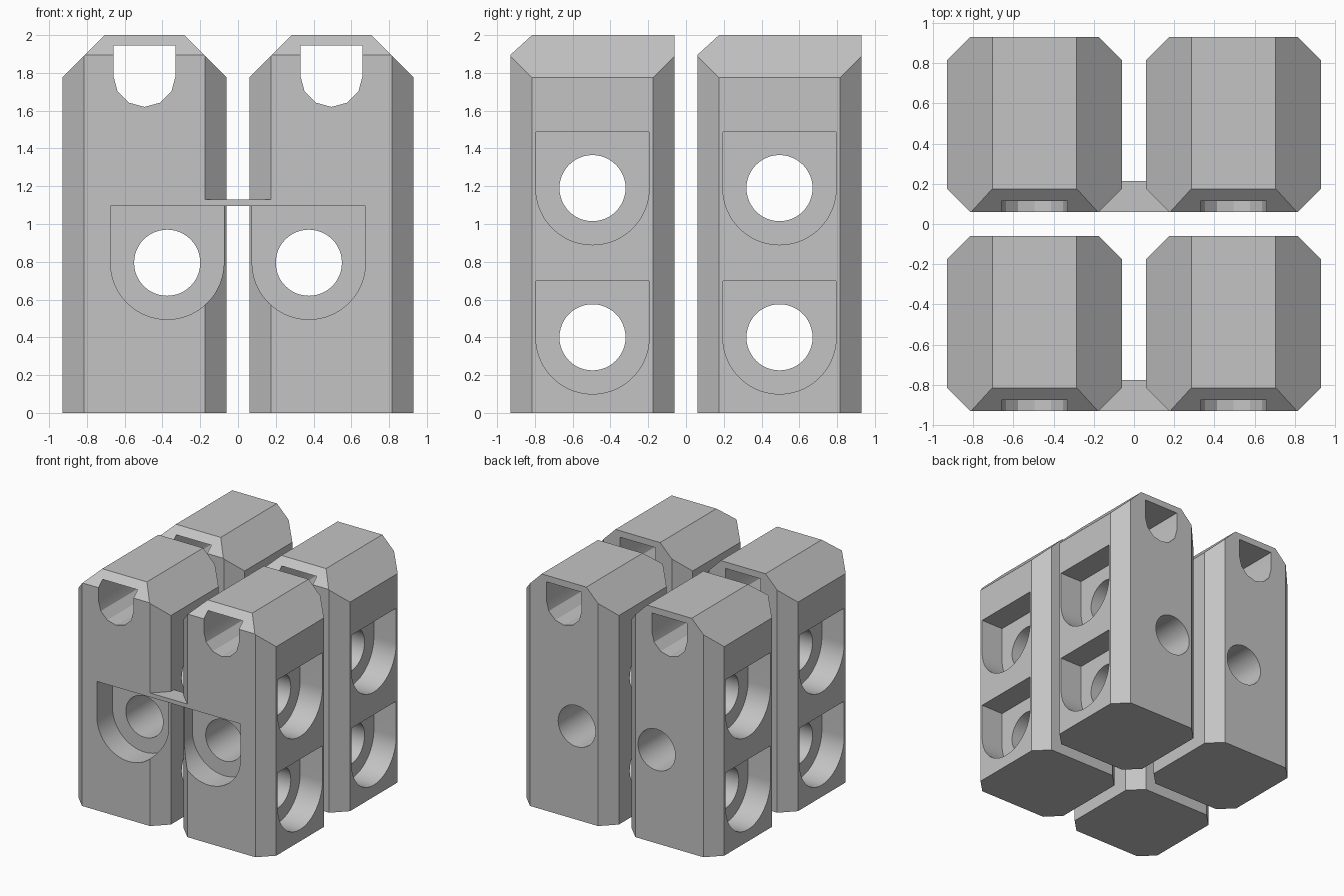
import bpy, bmesh, math
from mathutils import Vector, Matrix

cube = bpy.data.objects.get("Cube")
if cube:
    bpy.data.objects.remove(cube, do_unlink=True)

GREY = (0.55, 0.55, 0.55, 1)
mat = bpy.data.materials.new("light grey")
mat.use_nodes = True
mat.diffuse_color = GREY
mat.node_tree.nodes["Principled BSDF"].inputs["Base Color"].default_value = GREY

C = 0.495          # post centre in x and y
H = 0.435          # half width of a post
CH = 0.115         # corner chamfer
TOP = 2.0
DEPTH = 0.21       # depth of the nut pockets


def add_object(name, bm):
    bmesh.ops.recalc_face_normals(bm, faces=bm.faces)
    mesh = bpy.data.meshes.new(name)
    bm.to_mesh(mesh)
    bm.free()
    ob = bpy.data.objects.new(name, mesh)
    bpy.context.collection.objects.link(ob)
    mesh.materials.append(mat)
    return ob


def prism(name, profile, axis, start, end):
    """Extrude a (across, z) profile along the x or y axis."""
    bm = bmesh.new()
    place = (lambda u, v, w: (w, u, v)) if axis == "x" else (lambda u, v, w: (u, w, v))
    face = bm.faces.new([bm.verts.new(place(u, v, start)) for u, v in profile])
    out = bmesh.ops.extrude_face_region(bm, geom=[face])
    verts = [g for g in out["geom"] if isinstance(g, bmesh.types.BMVert)]
    bmesh.ops.translate(bm, verts=verts, vec=Vector(place(0, 0, end - start)))
    return add_object(name, bm)


def circle(u, z, r, sides=48):
    return [(u + r * math.cos(2 * math.pi * i / sides),
             z + r * math.sin(2 * math.pi * i / sides)) for i in range(sides)]


def u_shape(u, z, r, top, sides=48):
    """Half round below, square above."""
    arc = [(u + r * math.cos(math.pi * (1 + i / sides)),
            z + r * math.sin(math.pi * (1 + i / sides))) for i in range(sides + 1)]
    return arc + [(u + r, top), (u - r, top)]


def cut(target, cutter):
    mod = target.modifiers.new("cut", "BOOLEAN")
    mod.operation = "DIFFERENCE"
    mod.solver = "EXACT"
    mod.object = cutter
    bpy.context.view_layer.objects.active = target
    bpy.ops.object.modifier_apply(modifier=mod.name)
    bpy.data.objects.remove(cutter, do_unlink=True)


# Post body: a block with planes sliced off its corners and top edges
bm = bmesh.new()
bmesh.ops.create_cube(bm, size=1, matrix=Matrix.Translation((C, 0, TOP / 2))
                      @ Matrix.Diagonal((2 * H, 2 * H, TOP, 1)))
planes = [((C + sx * H, sy * (H - CH), 0), (sx, sy, 0)) for sx in (-1, 1) for sy in (-1, 1)]
planes += [((C + sx * H, 0, 1.775), (sx, 0, 1)) for sx in (-1, 1)]
planes.append(((C, -H, TOP - CH + 0.01), (0, -CH + 0.01, CH)))
for point, normal in planes:
    bmesh.ops.bisect_plane(bm, geom=bm.verts[:] + bm.edges[:] + bm.faces[:],
                           plane_co=point, plane_no=Vector(normal).normalized(), clear_outer=True)
    bmesh.ops.holes_fill(bm, edges=[e for e in bm.edges if e.is_boundary], sides=0)
post = add_object("front_left_post", bm)

# Wire slot along the top
cut(post, prism("slot_cutter", u_shape(C, 1.785, 0.165, 1.945, 6), "y", -1, 1))
# Front bolt hole and its pocket
cut(post, prism("hole_cutter", circle(0.375, 0.795, 0.175), "y", -1, 1))
cut(post, prism("pocket_cutter", u_shape(0.375, 0.795, 0.3, 1.095), "y", -1, DEPTH - H))
# Side bolt holes and pockets on the outer face
for z in (0.4, 1.19):
    cut(post, prism("hole_cutter", circle(0, z, 0.175), "x", -0.5, 1.5))
    cut(post, prism("pocket_cutter", u_shape(0, z, 0.3, z + 0.297), "x", C + H - DEPTH, 1.5))

# Repeat the post: mirrored in x, copied along y
posts = []
for row, y in (("front", -C), ("rear", C)):
    for side, sign in (("left", 1), ("right", -1)):
        mesh = post.data.copy()
        mesh.transform(Matrix.Translation((0, y, 0)) @ Matrix.Diagonal((sign, 1, 1, 1)))
        if sign < 0:
            mesh.flip_normals()
        ob = bpy.data.objects.new("post", mesh)
        bpy.context.collection.objects.link(ob)
        posts.append((ob, f"{row}_{side}_post"))
bpy.data.objects.remove(post, do_unlink=True)

bpy.ops.object.select_all(action="DESELECT")
for ob, name in posts:
    ob.name = name
    ob.select_set(True)
bpy.context.view_layer.objects.active = posts[0][0]
bpy.ops.object.shade_smooth_by_angle(angle=math.radians(20))

# Thin bridges joining each pair of posts, filling the corner chamfers
for row, y in (("front", -C - H), ("rear", C - H)):
    bm = bmesh.new()
    outline = [(-0.175, 0), (0.175, 0), (0.06, CH), (0.06, 0.155), (-0.06, 0.155), (-0.06, CH)]
    face = bm.faces.new([bm.verts.new((x, y + d, 1.095)) for x, d in outline])
    out = bmesh.ops.extrude_face_region(bm, geom=[face])
    bmesh.ops.translate(bm, vec=(0, 0, 0.035),
                        verts=[g for g in out["geom"] if isinstance(g, bmesh.types.BMVert)])
    add_object(row + "_bridge", bm)
